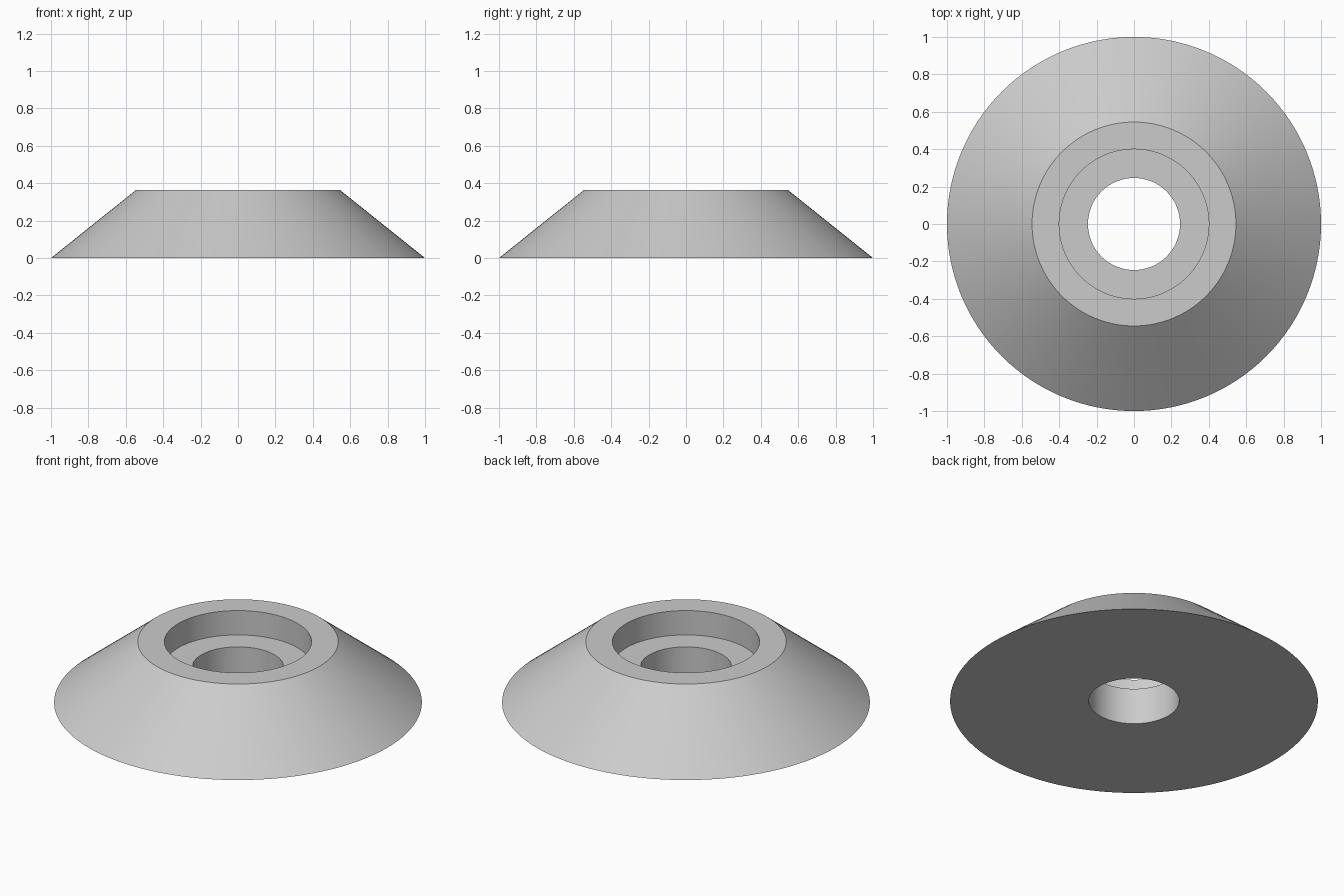
import bpy, bmesh, math
from mathutils import Matrix

cube = bpy.data.objects.get("Cube")
if cube:
    bpy.data.objects.remove(cube, do_unlink=True)

# Plain grey material
grey = bpy.data.materials.new("grey")
grey.use_nodes = True
colour = (0.6, 0.6, 0.6, 1)
grey.diffuse_color = colour
grey.node_tree.nodes["Principled BSDF"].inputs["Base Color"].default_value = colour

# Closed cross-section (radius, height): cone, flat rim, counterbore, through hole
TOP, LEDGE = 0.364, 0.218
BASE_R, RIM_R, BORE_R, HOLE_R = 1.0, 0.545, 0.4, 0.246
profile = [(BASE_R, 0), (RIM_R, TOP), (BORE_R, TOP),
           (BORE_R, LEDGE), (HOLE_R, LEDGE), (HOLE_R, 0)]

# Revolve the cross-section round the z axis
bm = bmesh.new()
verts = [bm.verts.new((r, 0, z)) for r, z in profile]
edges = [bm.edges.new((a, b)) for a, b in zip(verts, verts[1:] + verts[:1])]
bmesh.ops.spin(bm, geom=verts + edges, cent=(0, 0, 0), axis=(0, 0, 1),
               angle=math.tau, steps=128, use_merge=True)
bmesh.ops.remove_doubles(bm, verts=bm.verts, dist=1e-5)
bmesh.ops.recalc_face_normals(bm, faces=bm.faces)

mesh = bpy.data.meshes.new("conical_washer")
bm.to_mesh(mesh)
bm.free()
mesh.materials.append(grey)
washer = bpy.data.objects.new("conical_washer", mesh)
bpy.context.collection.objects.link(washer)

# Smooth round walls with crisp rims
bpy.ops.object.select_all(action="DESELECT")
washer.select_set(True)
bpy.context.view_layer.objects.active = washer
bpy.ops.object.shade_smooth_by_angle(angle=math.radians(30))
